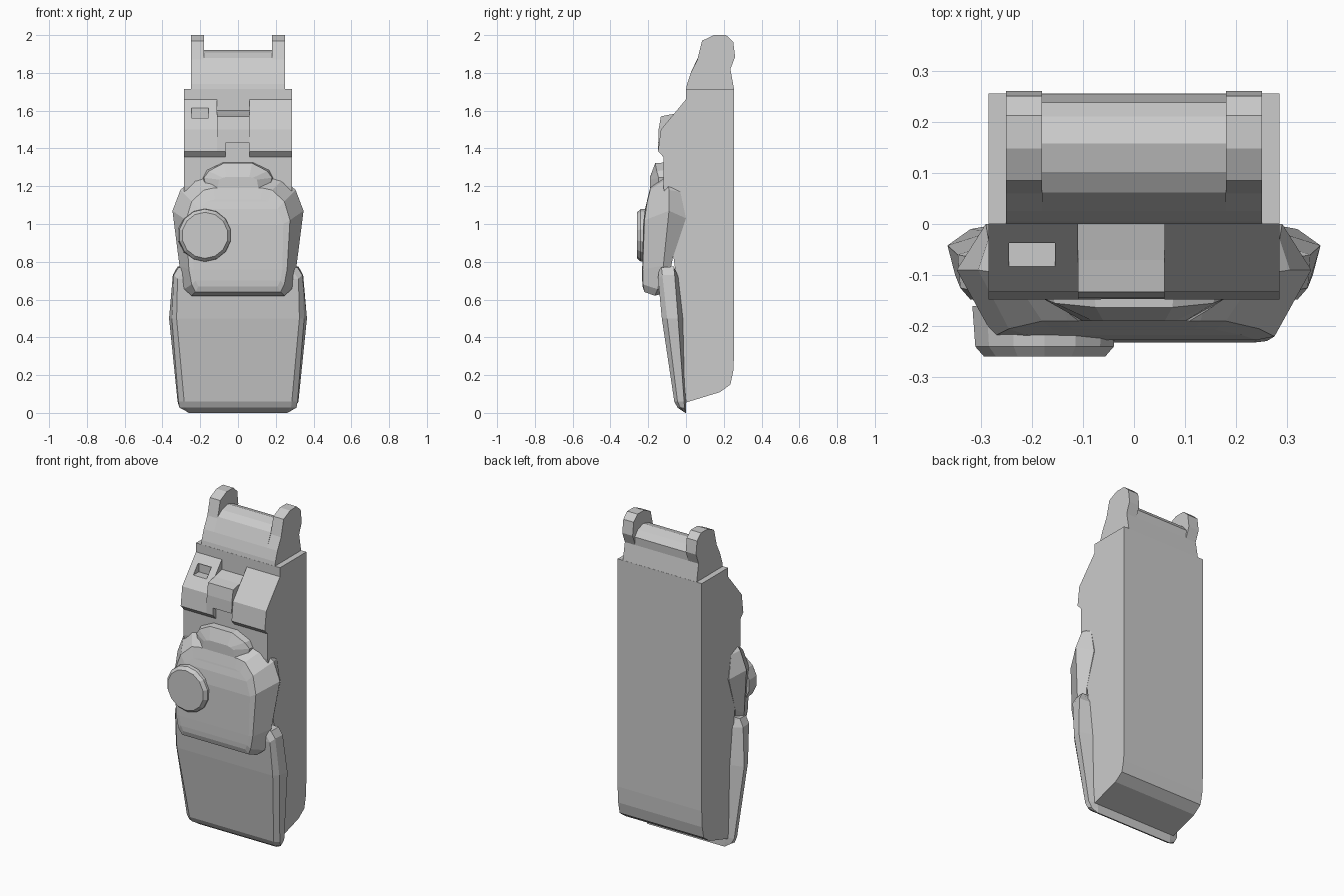
import bpy, bmesh, math


def finish(name, bm):
    bmesh.ops.remove_doubles(bm, verts=bm.verts, dist=1e-5)
    bmesh.ops.recalc_face_normals(bm, faces=bm.faces)
    me = bpy.data.meshes.new(name)
    bm.to_mesh(me)
    bm.free()
    ob = bpy.data.objects.new(name, me)
    bpy.context.collection.objects.link(ob)
    return ob


def prism(name, profile, x0, x1):
    """Extrude a (y, z) profile along x."""
    bm = bmesh.new()
    a = [bm.verts.new((x0, y, z)) for y, z in profile]
    b = [bm.verts.new((x1, y, z)) for y, z in profile]
    bm.faces.new(a)
    bm.faces.new(b)
    for i in range(len(a)):
        j = (i + 1) % len(a)
        bm.faces.new((a[i], a[j], b[j], b[i]))
    return finish(name, bm)


def mirrored_loft(name, rings):
    """Bridge mirrored half rings; both ends are closed with left-right strips."""
    bm = bmesh.new()
    loops = []
    for half in rings:
        r = [bm.verts.new(p) for p in half]
        l = [bm.verts.new((-x, y, z)) for x, y, z in half]
        loops.append(r + l[::-1])
    n = len(loops[0])
    for a, b in zip(loops, loops[1:]):
        for i in range(n):
            j = (i + 1) % n
            bm.faces.new((a[i], a[j], b[j], b[i]))
    for loop in (loops[0], loops[-1]):
        for i in range(n // 2 - 1):
            bm.faces.new((loop[i], loop[i + 1], loop[n - 2 - i], loop[n - 1 - i]))
    return finish(name, bm)


# Main case
prism("case", [(0, .055), (.18, .11), (.235, .15), (.25, .22), (.255, .32),
               (.255, 1.4), (.255, 1.715), (0, 1.715), (0, 1.355), (-.12, 1.355),
               (-.12, 1.2), (-.06, .78)], -.285, .285)

# Latch housing: sloped blocks either side of a central shelf with a lower notch
slope = [(0, 1.66), (-.133, 1.5), (-.148, 1.385), (-.12, 1.355), (0, 1.355)]
shelf = [(0, 1.6), (-.07, 1.582), (-.133, 1.57), (-.145, 1.5)]
left = prism("housing_left", slope, -.285, -.11)
prism("housing_right", slope, .06, .285)
prism("shelf_end", shelf + slope[2:], -.11, -.065)
prism("shelf", shelf + [(-.147, 1.43), (-.12, 1.43), (-.12, 1.355), (0, 1.355)], -.065, .06)

# Small window recess in the left block
cutter = prism("window_cutter", [(-.3, 1.56), (-.03, 1.56), (-.03, 1.615), (-.3, 1.615)],
               -.245, -.155)
cutter.hide_render = True
mod = left.modifiers.new("window", "BOOLEAN")
mod.operation = "DIFFERENCE"
mod.solver = "EXACT"
mod.object = cutter
bpy.context.view_layer.objects.active = left
bpy.ops.object.modifier_apply(modifier=mod.name)
bpy.data.objects.remove(cutter)

# Top hinge: two ears and the barrel between them
ear = [(0, 1.71), (.005, 1.74), (.025, 1.8), (.06, 1.87), (.085, 1.97), (.148, 2.0),
       (.212, 2.0), (.25, 1.965), (.26, 1.885), (.235, 1.82), (.255, 1.71)]
for side, x0, x1 in (("left", -.25, -.18), ("right", .18, .25)):
    prism("hinge_ear_" + side, ear, x0, x1)
prism("hinge_barrel", [(0, 1.71), (.005, 1.74), (.025, 1.8), (.062, 1.88), (.102, 1.907),
                       (.158, 1.922), (.21, 1.905), (.238, 1.87), (.235, 1.82),
                       (.255, 1.71)], -.18, .18)

# Upper shield, back rim to front face
mirrored_loft("upper_shield", [
    [(.15, -.07, 1.22), (.24, -.04, 1.22), (.285, -.03, 1.17), (.29, 0, 1.03),
     (.285, -.07, .82), (.27, -.1, .66), (.24, -.13, .63)],
    [(.15, -.12, 1.25), (.24, -.1, 1.24), (.305, -.09, 1.18), (.347, -.09, 1.07),
     (.31, -.12, .78), (.285, -.15, .655), (.245, -.165, .62)],
    [(.13, -.19, 1.19), (.18, -.19, 1.18), (.245, -.205, 1.12), (.275, -.22, 1.02),
     (.26, -.229, .76), (.245, -.228, .68), (.225, -.22, .64)],
    [(.12, -.205, 1.13), (.16, -.207, 1.12), (.21, -.217, 1.08), (.24, -.227, 1.0),
     (.235, -.232, .76), (.225, -.232, .7), (.21, -.23, .67)],
])

# Raised lip on top of the shield
mirrored_loft("shield_lip", [
    [(.08, -.12, 1.325), (.165, -.12, 1.285), (.185, -.12, 1.245), (.18, -.12, 1.2)],
    [(.075, -.163, 1.322), (.155, -.155, 1.28), (.18, -.145, 1.245), (.17, -.145, 1.2)],
    [(.06, -.19, 1.25), (.08, -.19, 1.245), (.1, -.19, 1.235), (.11, -.19, 1.18)],
])

# Round button
bm = bmesh.new()
loops = []
for r, y in ((.145, -.16), (.139, -.24), (.122, -.259)):
    loops.append([bm.verts.new((-.175 + r * math.cos(t), y, .94 + r * math.sin(t)))
                  for t in (math.tau * (i + .5) / 14 for i in range(14))])
for a, b in zip(loops, loops[1:]):
    for i in range(14):
        j = (i + 1) % 14
        bm.faces.new((a[i], a[j], b[j], b[i]))
bm.faces.new(loops[0])
bm.faces.new(loops[-1])
finish("round_button", bm)

# Lower guard plate, horizontal sections from bottom to top
mirrored_loft("lower_guard", [
    [(.26, 0, 0), (.262, -.003, 0), (.262, -.006, .002), (.255, -.01, .005)],
    [(.26, 0, .03), (.3, -.008, .025), (.31, -.03, .028), (.28, -.045, .028)],
    [(.265, 0, .06), (.32, -.01, .06), (.315, -.045, .06), (.285, -.062, .06)],
    [(.28, -.015, .5), (.365, -.042, .5), (.35, -.1, .5), (.325, -.128, .5)],
    [(.28, -.04, .72), (.345, -.06, .73), (.34, -.125, .73), (.32, -.148, .71)],
    [(.275, -.06, .75), (.32, -.065, .775), (.315, -.13, .77), (.29, -.145, .75)],
])
